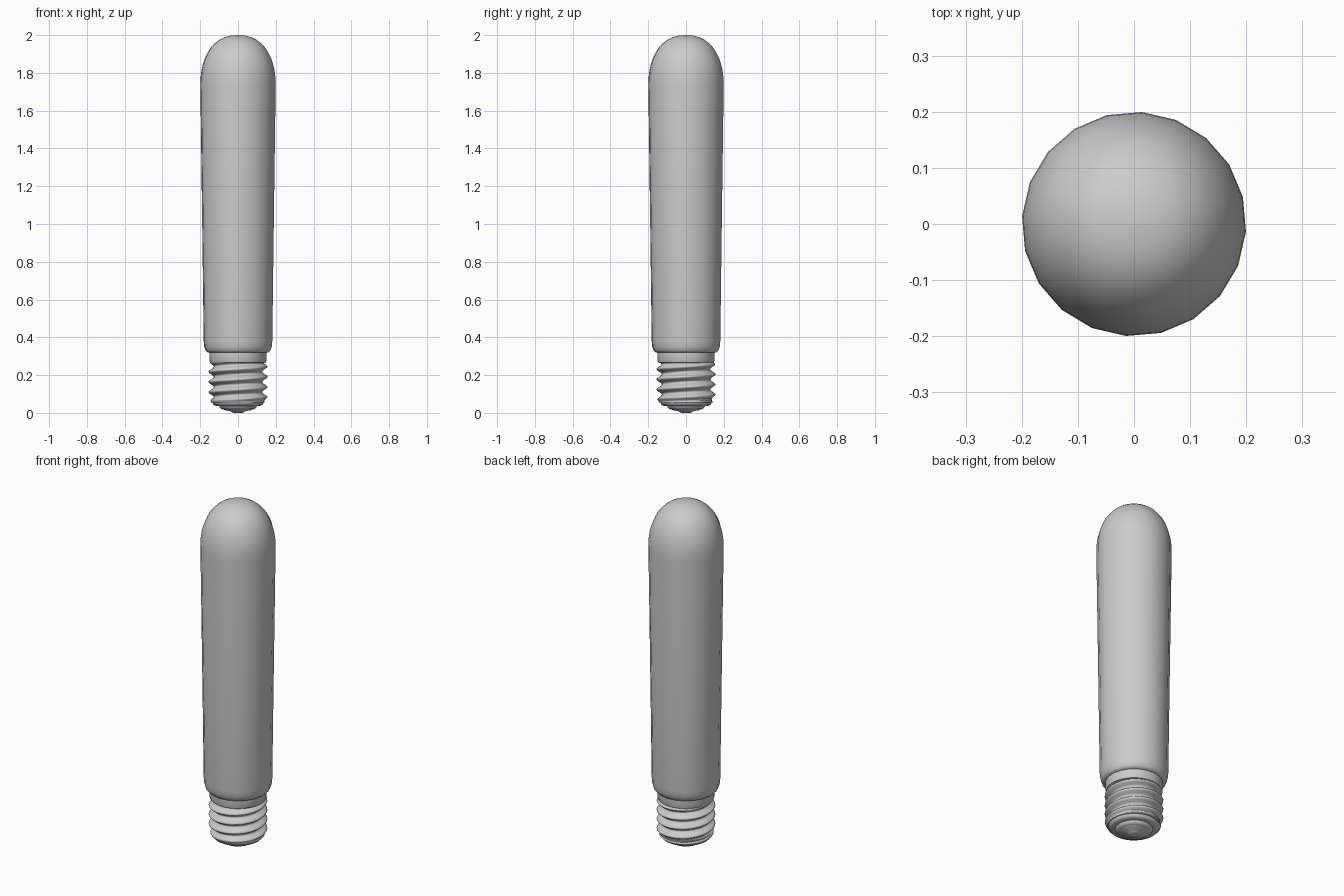
import bpy, math

cube = bpy.data.objects.get("Cube")
if cube:
    bpy.data.objects.remove(cube, do_unlink=True)

grey = bpy.data.materials.new("plain grey")
grey.use_nodes = True
COLOUR = (0.6, 0.6, 0.6, 1)
grey.diffuse_color = COLOUR
grey.node_tree.nodes["Principled BSDF"].inputs["Base Color"].default_value = COLOUR


def lathe(name, heights, radius, sides, turn=0.0, angle=50):
    """Stack closed rings; radius(index, z, theta) gives each point's distance from the axis."""
    verts, faces = [], []
    for i, z in enumerate(heights):
        for s in range(sides):
            t = 2 * math.pi * s / sides + turn
            r = radius(i, z, t)
            verts.append((r * math.cos(t), r * math.sin(t), z))
    for i in range(len(heights) - 1):
        for s in range(sides):
            a, b = i * sides + s, i * sides + (s + 1) % sides
            faces.append((a, b, b + sides, a + sides))
    faces.append(tuple(reversed(range(sides))))
    faces.append(tuple(range(len(verts) - sides, len(verts))))
    mesh = bpy.data.meshes.new(name)
    mesh.from_pydata(verts, [], faces)
    mesh.materials.append(grey)
    obj = bpy.data.objects.new(name, mesh)
    bpy.context.collection.objects.link(obj)
    bpy.ops.object.select_all(action='DESELECT')
    obj.select_set(True)
    bpy.context.view_layer.objects.active = obj
    bpy.ops.object.shade_smooth_by_angle(angle=math.radians(angle))
    return obj


def profile_lathe(name, profile, sides, turn=0.0):
    return lathe(name, [p[1] for p in profile], lambda i, z, t: profile[i][0], sides, turn)


# Glass tube: rounded foot, slight flare, domed top
tube = [(0.14, 0.318), (0.162, 0.32), (0.172, 0.33), (0.179, 0.35), (0.182, 0.38),
        (0.19, 1.0), (0.2, 1.74)]
for k in range(1, 12):
    a = math.pi / 2 * k / 11.2
    tube.append((0.2 * math.cos(a) ** 0.85, 1.74 + 0.26 * math.sin(a) ** 0.95))
tube.append((0.004, 2.0))
profile_lathe("glass_tube", tube, 20, math.radians(-4))

# Collar between tube and thread
profile_lathe("collar", [(0.13, 0.262), (0.148, 0.268), (0.152, 0.28), (0.152, 0.32)], 32)

# Screw thread: a helical wave on a cylinder, fading out at both ends
PITCH, LOW, HIGH, ROWS = 0.054, 0.055, 0.28, 50


def thread_radius(i, z, t):
    wave = math.cos(2 * math.pi * (z - 0.245) / PITCH - t)
    fade = min(1, (z - LOW) / 0.025, (HIGH - z) / 0.025)
    return 0.142 + 0.014 * wave * fade


lathe("screw_thread", [LOW + (HIGH - LOW) * i / ROWS for i in range(ROWS + 1)],
      thread_radius, 32, angle=80)

# Rounded bottom cap and contact button
profile_lathe("bottom_cap", [(0.07, 0.018), (0.088, 0.02), (0.096, 0.028), (0.1, 0.036),
                             (0.12, 0.038), (0.13, 0.043), (0.136, 0.055), (0.139, 0.075)], 32)
profile_lathe("contact_button", [(0.02, 0.0), (0.032, 0.003), (0.04, 0.01),
                                 (0.07, 0.014), (0.08, 0.022)], 24)
